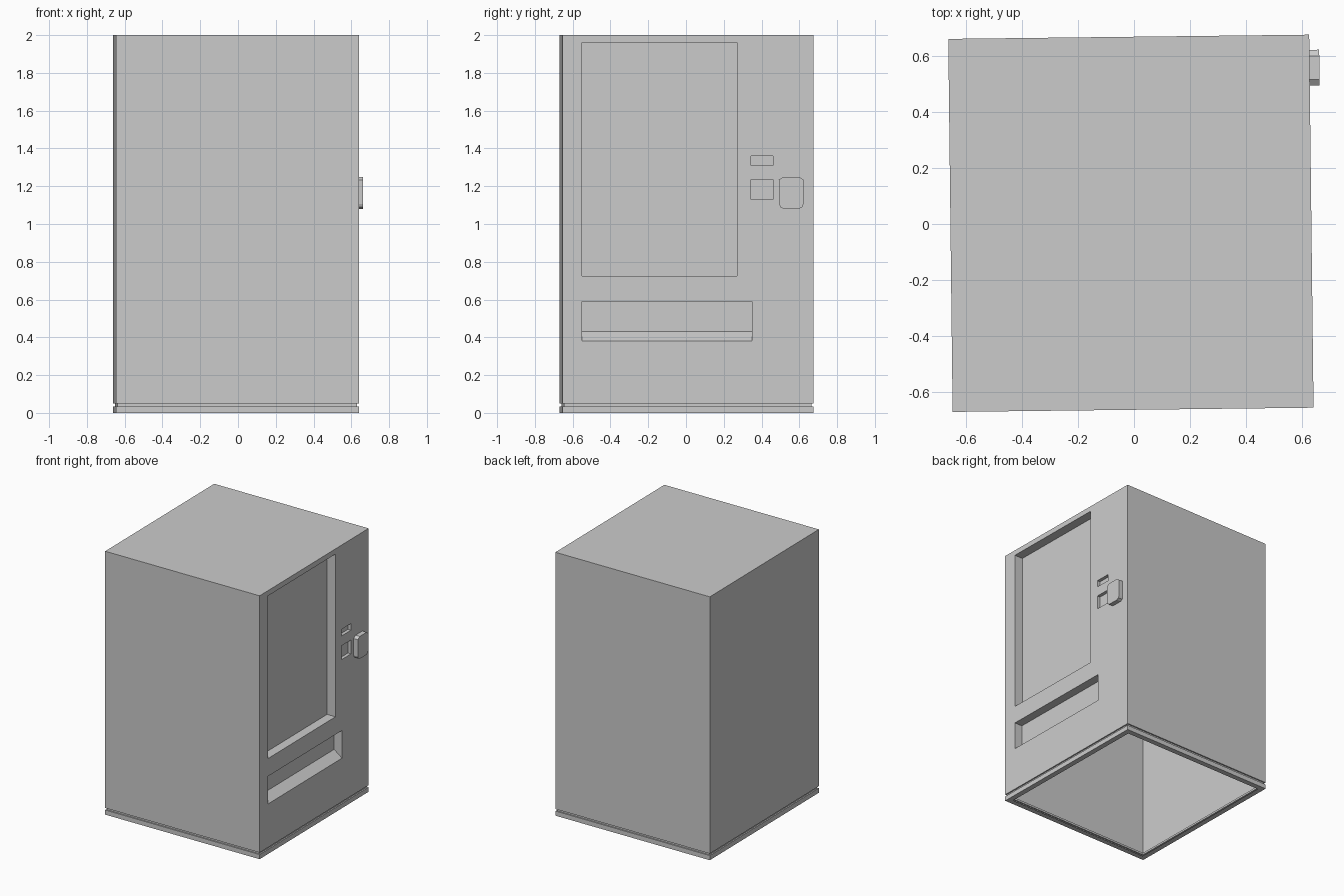
import bpy, bmesh
from math import radians
from mathutils import Vector

if "Cube" in bpy.data.objects:
    bpy.data.objects.remove(bpy.data.objects["Cube"])

HX, HY, TOP = 0.6435, 0.665, 2.0
GROOVE_TOP = 0.05


def finish(name, bm):
    """Weld, clean up and place a part in the slightly turned cabinet frame."""
    bmesh.ops.remove_doubles(bm, verts=bm.verts, dist=0.0005)
    bmesh.ops.recalc_face_normals(bm, faces=bm.faces)
    mesh = bpy.data.meshes.new(name)
    bm.to_mesh(mesh)
    bm.free()
    ob = bpy.data.objects.new(name, mesh)
    bpy.context.collection.objects.link(ob)
    ob.location = (-0.011, 0.0025, 0)
    ob.rotation_euler.z = radians(0.67)
    return ob


def face(bm, pts):
    return bm.faces.new([bm.verts.new(p) for p in pts])


def ring(inset, z):
    x, y = HX - inset, HY - inset
    return [Vector(p) for p in ((x, -y, z), (x, y, z), (-x, y, z), (-x, -y, z))]


# Cabinet: thin shell, open underneath, with a shallow groove and bottom rim
bm = bmesh.new()
profile = [(0, TOP), (0, GROOVE_TOP), (0.01, GROOVE_TOP), (0.01, 0.035),
           (0, 0.035), (0, 0), (0.04, 0)]
face(bm, ring(0, TOP))
for level, (a, b) in enumerate(zip(profile, profile[1:])):
    upper, lower = ring(*a), ring(*b)
    for i in range(4):
        if level == 0 and i == 0:
            continue  # this side is the service panel below
        j = (i + 1) % 4
        face(bm, (lower[i], lower[j], upper[j], upper[i]))

# Service panel recesses: y0, y1, z0, z1, depth, rise of the sill at the back
recesses = [
    (-0.56, 0.26, 0.725, 1.96, 0.07, 0),       # display window
    (-0.56, 0.34, 0.38, 0.59, 0.065, 0.05),    # delivery slot
    (0.335, 0.45, 1.31, 1.36, 0.025, 0),       # upper small slot
    (0.335, 0.45, 1.13, 1.235, 0.025, 0),      # lower small slot
]
ys = sorted({-HY, HY} | {v for r in recesses for v in r[:2]})
zs = sorted({GROOVE_TOP, TOP} | {v for r in recesses for v in r[2:4]})
for y0, y1 in zip(ys, ys[1:]):
    for z0, z1 in zip(zs, zs[1:]):
        cy, cz = (y0 + y1) / 2, (z0 + z1) / 2
        if not any(r[0] < cy < r[1] and r[2] < cz < r[3] for r in recesses):
            face(bm, ((HX, y0, z0), (HX, y1, z0), (HX, y1, z1), (HX, y0, z1)))
for y0, y1, z0, z1, depth, rise in recesses:
    d = HX - depth
    outer = [(HX, y0, z0), (HX, y1, z0), (HX, y1, z1), (HX, y0, z1)]
    inner = [(d, y0, z0 + rise), (d, y1, z0 + rise), (d, y1, z1), (d, y0, z1)]
    face(bm, inner)
    for i in range(4):
        j = (i + 1) % 4
        face(bm, (outer[i], outer[j], inner[j], inner[i]))
finish("cabinet", bm)

# Coin unit: chamfered plate standing out from the panel
bm = bmesh.new()
y0, y1, z0, z1 = 0.483, 0.611, 1.08, 1.25
outline = [(y0 + 0.022, z0), (y1 - 0.022, z0), (y1 - 0.006, z0 + 0.01), (y1, z0 + 0.025),
           (y1, z1 - 0.016), (y1 - 0.022, z1), (y0 + 0.022, z1), (y0, z1 - 0.016),
           (y0, z0 + 0.025), (y0 + 0.006, z0 + 0.01)]
base = face(bm, [(HX, y, z) for y, z in outline])
out = bmesh.ops.extrude_face_region(bm, geom=[base])
bmesh.ops.translate(bm, vec=(0.035, 0, 0),
                    verts=[g for g in out["geom"] if isinstance(g, bmesh.types.BMVert)])
finish("coin_unit", bm)
